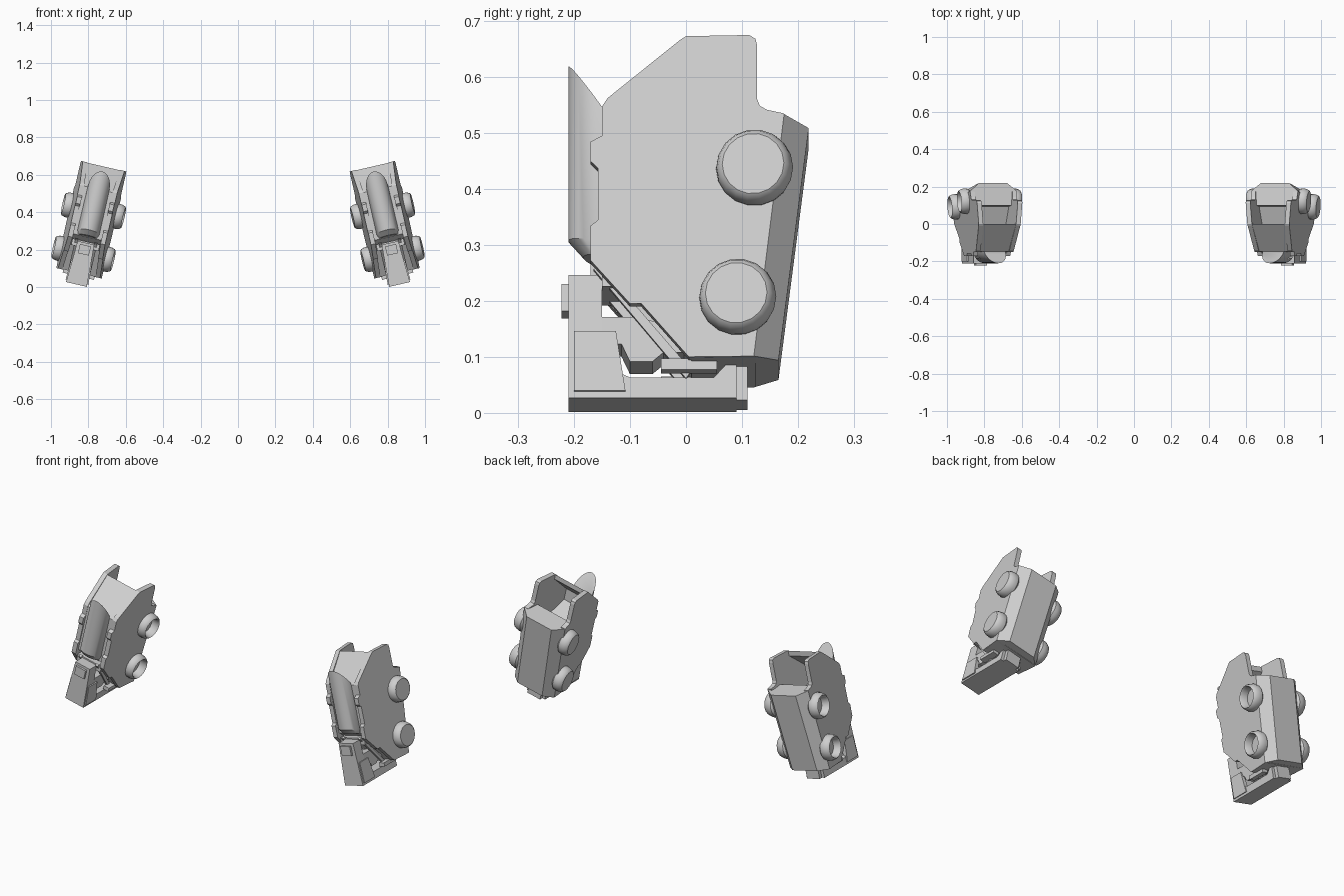
import bpy, bmesh, math
from mathutils import Matrix, Vector

cube = bpy.data.objects.get("Cube")
if cube:
    bpy.data.objects.remove(cube, do_unlink=True)

grey = bpy.data.materials.new("light grey")
grey.use_nodes = True
grey.diffuse_color = (0.62, 0.62, 0.62, 1)
grey.node_tree.nodes["Principled BSDF"].inputs["Base Color"].default_value = grey.diffuse_color

TILT = math.radians(13)
FOOT = Vector((0.864, 0, 0.014))


def leg_matrix(side):
    lean = Matrix.Translation(FOOT) @ Matrix.Rotation(-TILT, 4, 'Y')
    return Matrix.Diagonal((side, 1, 1, 1)) @ lean


def finish(bm, name, side, smooth=False):
    # place the part in its leaning leg and link it
    bmesh.ops.transform(bm, matrix=leg_matrix(side), verts=bm.verts)
    bmesh.ops.recalc_face_normals(bm, faces=bm.faces)
    mesh = bpy.data.meshes.new(name)
    bm.to_mesh(mesh)
    bm.free()
    mesh.materials.append(grey)
    obj = bpy.data.objects.new(("left_" if side > 0 else "right_") + name, mesh)
    bpy.context.collection.objects.link(obj)
    if smooth:
        bpy.ops.object.select_all(action='DESELECT')
        obj.select_set(True)
        bpy.context.view_layer.objects.active = obj
        bpy.ops.object.shade_smooth_by_angle(angle=math.radians(35))


def loft(rings, caps=True, closed=False):
    bm = bmesh.new()
    rows = [[bm.verts.new(p) for p in ring] for ring in rings]
    pairs = list(zip(rows, rows[1:]))
    if closed:
        pairs.append((rows[-1], rows[0]))
    for a, b in pairs:
        for i in range(len(a)):
            j = (i + 1) % len(a)
            bm.faces.new((a[i], a[j], b[j], b[i]))
    if caps and not closed:
        bm.faces.new(rows[0])
        bm.faces.new(rows[-1])
    return bm


def prism(name, side, profile, x0, x1):
    # y-z profile spanned between two slanted x planes
    rings = [[(f(y, z), y, z) for y, z in profile] for f in (x0, x1)]
    finish(loft(rings), name, side)


def box(name, side, half, y0, y1, z0, z1, x=0):
    profile = [(y0, z0), (y1, z0), (y1, z1), (y0, z1)]
    prism(name, side, profile, lambda y, z: x - half, lambda y, z: x + half)


def wall_x(y):
    return 0.115 + 0.08 * y


PANEL = [(-.15, .5), (-.15, .552), (-.14, .567), (-.01, .669), (0, .675), (.113, .675),
         (.124, .668), (.127, .655), (.127, .56), (.132, .548), (.145, .541), (.175, .534),
         (.12, .103), (.005, .103), (-.08, .2), (-.1, .2), (-.17, .278), (-.17, .34),
         (-.157, .35), (-.157, .442), (-.17, .455), (-.17, .49)]
PANEL = [(y, (z - .043) / .974) for y, z in PANEL]

SHELL = [(0, .647), (-.148, .522), (-.15, .26), (-.07, .2), (.01, .061), (.125, .061),
         (.14, .46), (-.02, .4), (-.125, .45), (-.125, .515), (0, .62)]

FOOT_SHAPE = [(-.21, 0), (.09, 0), (.09, .066), (.075, .066), (.05, .038), (-.1, .038),
              (-.15, .06), (-.15, .228), (-.21, .228)]

ANKLE = [(-.15, .15), (-.09, .15), (-.05, .14), (0, .085), (-.04, .085), (-.06, .068),
         (-.1, .068), (-.115, .1), (-.15, .1)]

STRUT = [(-.165, .235), (-.15, .24), (.01, .05), (0, .035)]


def wheel(name, side, s, y, z):
    # rounded tyre; one leg has capped wheels, the other open cups
    r = .069
    profile = [(-.03, r * .8), (-.02, r * .96), (-.004, r), (.01, r * .97),
               (.024, r * .9), (.03, r * .8)]
    if side < 0:
        profile += [(.022, r * .72), (-.012, r * .66)]
    slant = s * math.atan(.08)
    place = (Matrix.Translation((s * (wall_x(y) + .011), y, z))
             @ Matrix.Rotation(-slant, 4, 'Z') @ Matrix.Diagonal((s, 1, 1, 1)))
    n = 18
    rings = [[place @ Vector((x, q * math.cos(math.tau * k / n), q * math.sin(math.tau * k / n)))
              for k in range(n)] for x, q in profile]
    finish(loft(rings), name, side, smooth=True)


def build_leg(side):
    # side panels with raised rear fins, front shell between them
    for s, label in ((1, "outer"), (-1, "inner")):
        prism(label + "_side_panel", side, PANEL,
              lambda y, z: s * wall_x(y), lambda y, z: s * (wall_x(y) - .025))
        wheel(label + "_lower_wheel", side, s, .092, .168)
        wheel(label + "_upper_wheel", side, s, .122, .404)
        # flaps on the foot and struts at the ankle
        prism(label + "_foot_flap", side,
              [(-.2, .012), (-.108, .012), (-.125, .122), (-.2, .122)],
              lambda y, z: s * .04, lambda y, z: s * (.063 - .05 * z))
        prism(label + "_ankle_strut", side, STRUT,
              lambda y, z: s * .045, lambda y, z: s * .06)
        box(label + "_ankle_pad", side, .016, -.045, .055, .045, .065, x=s * .07)
    prism("front_shell", side, SHELL,
          lambda y, z: .004 - wall_x(y), lambda y, z: wall_x(y) - .004)

    # bevelled calf at the rear
    def calf_ring(y0, y_side, y_back, z_side, z_back):
        w = wall_x(y_side)
        half = [(wall_x(y0), y0, z_side), (w, y_side, z_side), (.078, y_back, z_back)]
        return half + [(-x, y, z) for x, y, z in reversed(half)]
    finish(loft([calf_ring(.05, .121, .165, .061, .064),
                 calf_ring(.1, .175, .219, .503, .489)]), "calf_hull", side)

    # rounded knee guard, cut obliquely at the top
    arc = [(math.cos(math.pi * k / 16), math.sin(math.pi * k / 16)) for k in range(17)]

    def guard_ring(width, depth, z_back, z_front):
        return [(width * c, -.148 - depth * d, z_back + (z_front - z_back) * d) for c, d in arc]
    finish(loft([guard_ring(.05, .035, .262, .27), guard_ring(.06, .062, .285, .3),
                 guard_ring(.058, .062, .53, .619)]), "knee_guard", side, smooth=True)

    # foot, toe plate, heel and ankle
    prism("foot", side, FOOT_SHAPE,
          lambda y, z: .05 * z - .057, lambda y, z: .057 - .05 * z)
    box("toe_plate", side, .03, -.222, -.205, .165, .215)
    box("heel_block", side, .04, .085, .11, 0, .066)
    prism("ankle_block", side, ANKLE, lambda y, z: -.05, lambda y, z: .05)
    box("ankle_bar", side, .075, -.15, -.115, .2, .235)


for side in (1, -1):
    build_leg(side)
